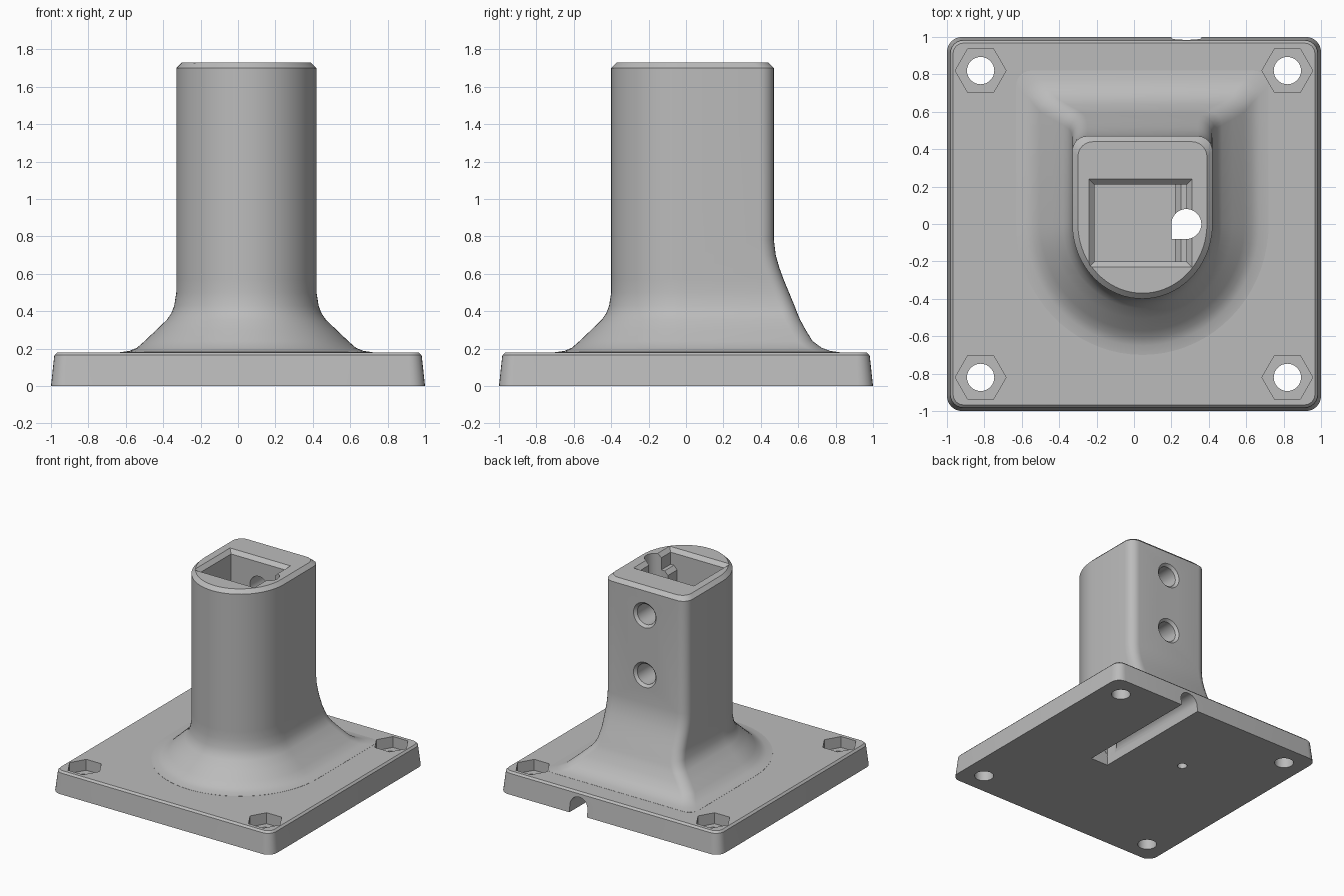
import bpy, bmesh, math

if "Cube" in bpy.data.objects:
    bpy.data.objects.remove(bpy.data.objects["Cube"], do_unlink=True)

grey = bpy.data.materials.new("plain grey")
grey.use_nodes = True
COL = (0.5, 0.5, 0.5, 1)
grey.diffuse_color = COL
grey.node_tree.nodes["Principled BSDF"].inputs["Base Color"].default_value = COL


def loft(name, rings):
    """Closed solid through rings with equal point counts."""
    bm = bmesh.new()
    rows = [[bm.verts.new(p) for p in ring] for ring in rings]
    n = len(rows[0])
    for a, b in zip(rows, rows[1:]):
        for i in range(n):
            j = (i + 1) % n
            bm.faces.new((a[i], a[j], b[j], b[i]))
    bm.faces.new(rows[0][::-1])
    bm.faces.new(rows[-1])
    bmesh.ops.recalc_face_normals(bm, faces=bm.faces)
    me = bpy.data.meshes.new(name)
    bm.to_mesh(me)
    bm.free()
    me.materials.append(grey)
    ob = bpy.data.objects.new(name, me)
    bpy.context.collection.objects.link(ob)
    return ob


def combine(target, other, operation):
    """Apply a boolean and discard the helper."""
    other.hide_render = True
    mod = target.modifiers.new("join", 'BOOLEAN')
    mod.operation, mod.object, mod.solver = operation, other, 'EXACT'
    bpy.context.view_layer.objects.active = target
    bpy.ops.object.modifier_apply(modifier=mod.name)
    bpy.data.objects.remove(other, do_unlink=True)


def arc(cx, cy, rx, ry, a0, a1, n):
    return [(cx + rx * math.cos(math.radians(a0 + (a1 - a0) * i / n)),
             cy + ry * math.sin(math.radians(a0 + (a1 - a0) * i / n)))
            for i in range(n + 1)]


def disc(cx, cy, r, n=32):
    return arc(cx, cy, r, r, 0, 360, n)[:-1]


def rect(x0, x1, y0, y1):
    return [(x0, y0), (x1, y0), (x1, y1), (x0, y1)]


def at_z(pts, z):
    return [(x, y, z) for x, y in pts]


def rounded_square(h, r):
    pts = []
    for k, (sx, sy) in enumerate(((1, 1), (-1, 1), (-1, -1), (1, -1))):
        pts += arc(sx * (h - r), sy * (h - r), r, r, 90 * k, 90 * k + 90, 6)
    return pts


def column_outline(d, b):
    """Round front, square back; d widens sides and front, b the back."""
    cx, w, yb, r = 0.045, 0.375 + d, 0.47 + b, 0.08
    return (arc(cx, 0, w, 0.40 + d, 180, 360, 36)
            + arc(cx + w - r, yb - r, r, r, 0, 90, 6)
            + arc(cx - w + r, yb - r, r, r, 90, 180, 6))


# Tapered base plate with a fine top bevel
body = loft("mounting_post", [at_z(rounded_square(h, r), z) for h, r, z in
            ((1.0, 0.08, 0), (0.982, 0.07, 0.165), (0.967, 0.055, 0.18))])

# Column flaring into the plate
levels = [(0.10, 0.30, 0.35), (0.181, 0.30, 0.35), (0.188, 0.25, 0.30),
          (0.205, 0.21, 0.255), (0.24, 0.17, 0.207), (0.30, 0.107, 0.17),
          (0.355, 0.05, 0.14), (0.39, 0.026, 0.125), (0.43, 0.011, 0.11),
          (0.50, 0, 0.081), (0.57, 0, 0.052), (0.63, 0, 0.03),
          (0.70, 0, 0.01), (0.78, 0, 0), (1.70, 0, 0), (1.73, -0.03, -0.03)]
column = loft("column", [at_z(column_outline(d, b), z) for z, d, b in levels])
combine(body, column, 'UNION')

# Square socket with bevelled mouth and a ledge on the left wall
socket = loft("socket", [at_z(rect(x0, x1, y0, y1), z) for z, x0, x1, y0, y1 in (
    (1.76, -0.27, 0.34, -0.26, 0.27), (1.70, -0.21, 0.28, -0.20, 0.21),
    (1.60, -0.21, 0.28, -0.20, 0.21), (1.60, -0.21, 0.25, -0.20, 0.21),
    (1.57, -0.21, 0.22, -0.20, 0.21), (0.60, -0.21, 0.22, -0.20, 0.21))])
combine(body, socket, 'DIFFERENCE')

# Vertical cable bore, and the arched cable channel under the plate
bore = [(0.20, 0), (0.20, -0.08)] + arc(0.28, 0, 0.08, 0.08, -90, 170, 28)
combine(body, loft("cable_bore", [at_z(bore, z) for z in (0.05, 1.8)]), 'DIFFERENCE')
arch = [(0.20, -0.05), (0.36, -0.05)] + arc(0.28, 0.06, 0.08, 0.08, 0, 180, 16)
combine(body, loft("cable_channel", [[(x, y, z) for x, z in arch]
                                     for y in (-0.081, 1.1)]), 'DIFFERENCE')

# Two countersunk screw holes through the back wall
for zc in (1.50, 1.01):
    rings = [[(x, y, z) for x, z in disc(0.045, zc, r)]
             for y, r in ((0.10, 0.083), (0.45, 0.083), (0.49, 0.123))]
    combine(body, loft("back_screw_hole", rings), 'DIFFERENCE')

# Corner bolt holes with hexagonal nut recesses
for sx in (-1, 1):
    for sy in (-1, 1):
        c = (sx * 0.82, sy * 0.82)
        hole = loft("bolt_hole", [at_z(disc(*c, 0.073), z) for z in (-0.1, 0.3)])
        combine(body, hole, 'DIFFERENCE')
        nut = loft("nut_recess", [at_z(disc(*c, 0.136, 6), z) for z in (0.09, 0.3)])
        combine(body, nut, 'DIFFERENCE')

# Small blind hole in the underside
pin = loft("pin_hole", [at_z(disc(-0.25, 0.28, 0.037, 24), z) for z in (-0.1, 0.3)])
combine(body, pin, 'DIFFERENCE')

# Smooth the curves, keep the edges crisp
bpy.ops.object.select_all(action='DESELECT')
body.select_set(True)
bpy.context.view_layer.objects.active = body
bpy.ops.object.shade_smooth_by_angle(angle=math.radians(28))
